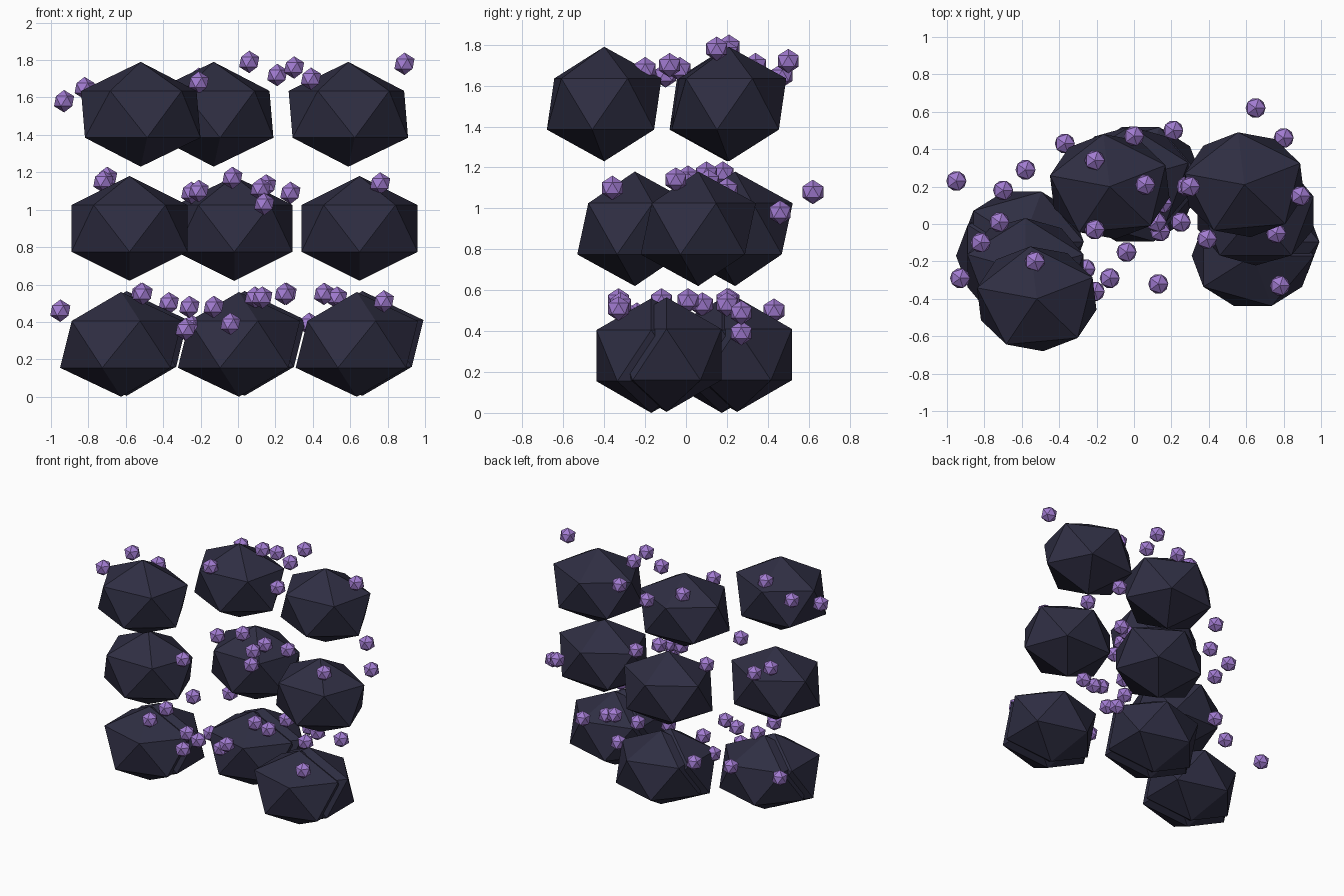
import bpy
import bmesh
from math import radians
from mathutils import Matrix, Vector

default_cube = bpy.data.objects.get("Cube")
if default_cube:
    bpy.data.objects.remove(default_cube, do_unlink=True)


def make_material(name, colour):
    """Plain flat colour for the viewport and the render."""
    material = bpy.data.materials.new(name)
    material.use_nodes = True
    rgba = (*colour, 1)
    material.diffuse_color = rgba
    material.node_tree.nodes["Principled BSDF"].inputs["Base Color"].default_value = rgba
    return material


def make_gem(name, centre, radii, material, turn=0):
    """Flat-faced icosahedron, turned about the upright axis and then stretched."""
    bm = bmesh.new()
    stretch = Matrix.Diagonal((*radii, 1))
    spin = Matrix.Rotation(radians(turn), 4, "Z")
    bmesh.ops.create_icosphere(bm, subdivisions=1, radius=1, matrix=stretch @ spin)
    mesh = bpy.data.meshes.new(name)
    bm.to_mesh(mesh)
    bm.free()
    mesh.materials.append(material)
    gem = bpy.data.objects.new(name, mesh)
    gem.location = centre
    bpy.context.collection.objects.link(gem)
    return gem


dark = make_material("dark slate", (.028, .027, .055))
purple = make_material("soft purple", (.36, .2, .64))

boulder_radii = Vector((.365, .315, .28))
berry_radii = Vector((.06, .06, .06))

# Lower boulders: close pairs, the second nudged back and to the left
nudge = Vector((.03, .075, .005))
for place in [(-.625, -.17, .28), (.005, .175, .28), (.635, -.17, .28)]:
    make_gem("lower_boulder", place, boulder_radii, dark)
    make_gem("lower_boulder_twin", Vector(place) + nudge, boulder_radii, dark)

# Middle boulders: quarter turned
for place in [(-.58, -.25, .9), (-.02, .24, .9), (.65, .06, .9)]:
    make_gem("middle_boulder", place, boulder_radii, dark, turn=90)

# Upper boulders
for place in [(-.52, -.4, 1.51), (-.13, .2, 1.51), (.59, .21, 1.51)]:
    make_gem("upper_boulder", place, boulder_radii, dark, turn=24)

# Small berries resting on and around each layer
lower_berries = [
    (-.95, .23, .46), (-.52, -.12, .55), (-.51, -.33, .55), (-.58, .29, .47),
    (-.37, .43, .5), (-.26, -.24, .48), (-.28, -.26, .36), (-.25, .03, .38),
    (-.13, -.29, .48), (-.04, -.15, .39), (.13, -.32, .53), (.09, .08, .53),
    (.25, .01, .55), (.26, .21, .55), (.46, .2, .55), (.53, .2, .53),
    (.68, .27, .49), (.38, .27, .39), (.78, -.33, .51),
]
middle_berries = [
    (-.72, .01, 1.15), (-.7, .18, 1.17), (-.21, -.36, 1.1), (-.25, .11, 1.09),
    (-.03, .1, 1.17), (.12, .01, 1.11), (.15, .11, 1.13), (.14, -.04, 1.03),
    (.28, .2, 1.09), (.76, -.05, 1.14), (.8, .46, .98), (.65, .62, 1.08),
]
upper_berries = [
    (-.93, -.29, 1.58), (-.82, -.1, 1.65), (-.53, -.2, 1.68), (-.21, -.03, 1.68),
    (-.21, .34, 1.7), (0, .47, 1.65), (.06, .21, 1.79), (.21, .5, 1.72),
    (.3, .2, 1.76), (.39, -.08, 1.7), (.89, .15, 1.78),
]
layers = {
    "lower_berry": lower_berries,
    "middle_berry": middle_berries,
    "upper_berry": upper_berries,
}
for name, places in layers.items():
    for place in places:
        make_gem(name, place, berry_radii, purple)
